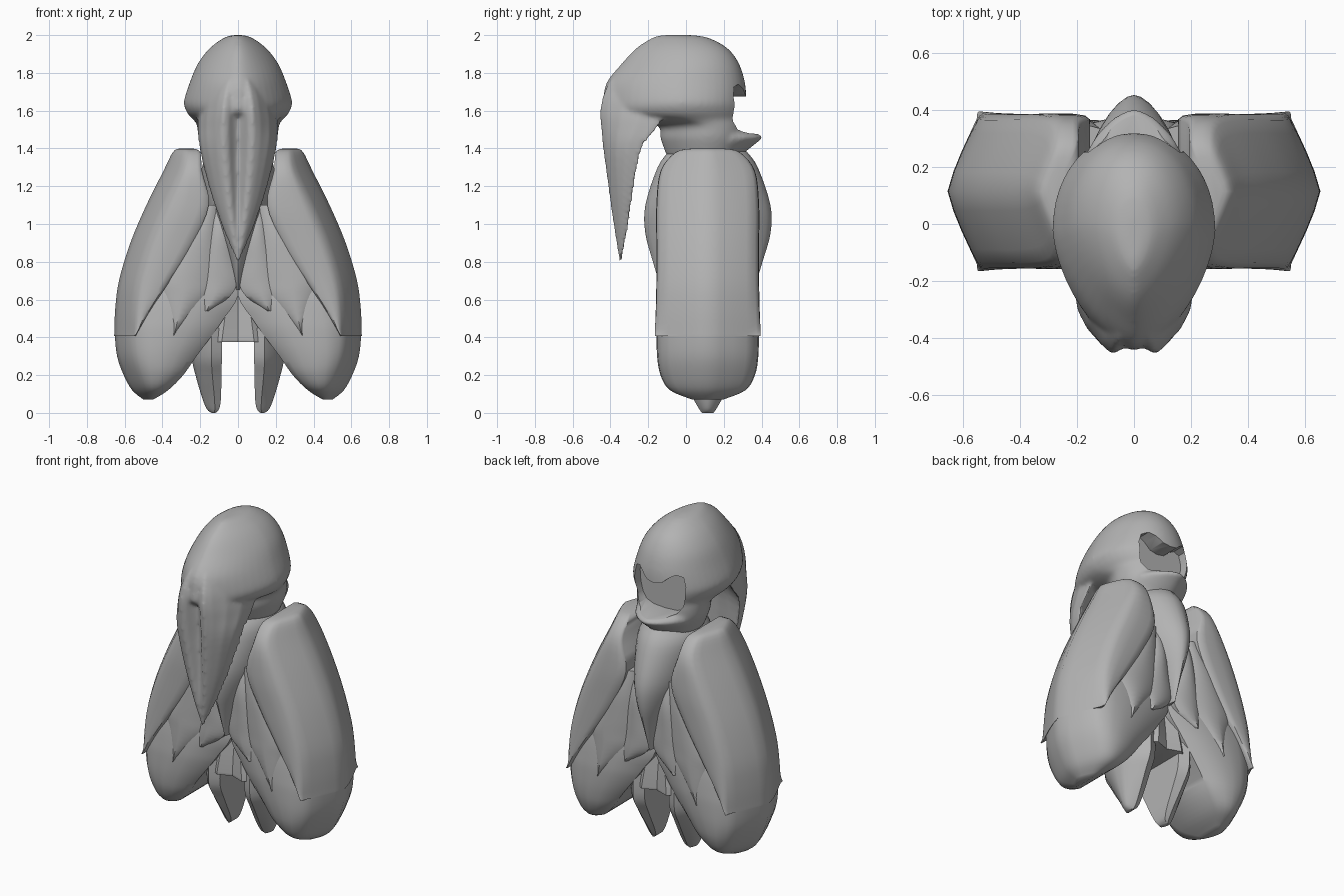
import bpy, bmesh, math

if "Cube" in bpy.data.objects:
    bpy.data.objects.remove(bpy.data.objects["Cube"])

mat = bpy.data.materials.new("stone_grey")
mat.diffuse_color = (0.45, 0.45, 0.45, 1)
mat.use_nodes = True
mat.node_tree.nodes["Principled BSDF"].inputs["Base Color"].default_value = mat.diffuse_color
YC = 0.115  # body centre in depth


def catmull(rows, n):
    """Smoothly subdivide a list of rows."""
    out = []
    for i in range(len(rows) - 1):
        a, b, c, d = (rows[max(i - 1, 0)], rows[i], rows[i + 1],
                      rows[min(i + 2, len(rows) - 1)])
        for k in range(n):
            t = k / n
            out.append([0.5 * (2 * q + (r - p) * t + (2*p - 5*q + 4*r - s) * t * t
                        + (3*q - p - 3*r + s) * t ** 3) for p, q, r, s in zip(a, b, c, d)])
    return out + [list(rows[-1])]


def select_only(ob):
    bpy.ops.object.select_all(action='DESELECT')
    ob.select_set(True)
    bpy.context.view_layer.objects.active = ob


def make(name, verts, faces):
    """Mesh object with outward normals."""
    me = bpy.data.meshes.new(name)
    me.from_pydata(verts, [], faces)
    bm = bmesh.new()
    bm.from_mesh(me)
    bmesh.ops.recalc_face_normals(bm, faces=bm.faces[:])
    bm.to_mesh(me)
    bm.free()
    me.materials.append(mat)
    ob = bpy.data.objects.new(name, me)
    bpy.context.collection.objects.link(ob)
    select_only(ob)
    return ob


def loft(name, rows, ring, n=4, mirror=False, angle=40):
    """Stack rings along z; ring(row) gives the (x, y) points of one row."""
    verts, faces = [], []
    rows = catmull(sorted(rows), n)
    for r in rows:
        pts = ring(r)
        verts += [(x, y, r[0]) for x, y in pts]
    m = len(pts)
    for i in range(len(rows) - 1):
        for j in range(m):
            k = (j + 1) % m
            faces.append((i*m + j, i*m + k, (i+1)*m + k, (i+1)*m + j))
    faces += [tuple(reversed(range(m))), tuple(range((len(rows)-1)*m, len(rows)*m))]
    ob = make(name, verts, faces)
    bpy.ops.object.shade_smooth_by_angle(angle=math.radians(angle))
    if mirror:
        ob.modifiers.new("mirror", 'MIRROR').use_mirror_merge = False
    return ob


def feather_ring(half, keel=0):
    """Section from (across, depth) points, reflected front to back.
    keel pushes the middle of the outer side out into a ridge."""
    def ring(r):
        z, x0, x1, h = r
        full = half + [(u, -v) for u, v in reversed(half) if v > 0]
        pts = []
        for u, v in full:
            slope = keel * min(1, abs(v) ** 1.25) * h / .275
            edge = max(x1 - slope, x0 + .01)
            pts.append((x0 + (edge - x0) * u, YC + h * v))
        return pts
    return ring


def egg_ring(front_pow, back_pow, mid, n=32):
    """Oval with separate fullness at the front and back."""
    def ring(r):
        z, yf, yb, hx = r
        yc = yf + (yb - yf) * mid
        pts = []
        for i in range(n):
            a = 2 * math.pi * i / n
            c, s = math.cos(a), math.sin(a)
            p = 2 / (back_pow if s > 0 else front_pow)
            pts.append((hx * math.copysign(abs(c) ** p, c),
                        yc + (yb - yc if s > 0 else yc - yf) * math.copysign(abs(s) ** p, s)))
        return pts
    return ring


# wing feathers, outermost to innermost: rows of (z, inner x, outer x, half depth)
shell = feather_ring([(1, 0), (1, .25), (1, .5), (1, .75), (.98, .92), (.85, .99),
                      (.55, 1), (.25, 1), (.08, .98), (0, .93)], keel=.115)
lower = feather_ring([(1, 0), (1, .25), (1, .5), (1, .75), (.96, .9), (.8, .98),
                      (.6, 1), (.35, .96), (.12, .86), (0, .74)], keel=.115)
plate = feather_ring([(1, 0), (1, .9), (.85, .96), (.55, 1), (.2, .96), (0, .88)])
loft("outer_feather", [(1.40, .24, .31, .08), (1.38, .2, .345, .17), (1.28, .19, .395, .25),
     (1.1, .155, .485, .272), (.9, .24, .57, .272), (.7, .36, .63, .272),
     (.55, .46, .65, .275), (.42, .535, .655, .28), (.41, .54, .655, .278)],
     shell, mirror=True)
loft("lower_feather", [(1.0, 0, .3, .2), (.8, 0, .5, .22), (.62, 0, .63, .25),
     (.5, .075, .648, .265), (.42, .13, .652, .27), (.3, .22, .64, .268),
     (.2, .29, .605, .25), (.12, .37, .56, .2), (.07, .45, .5, .08)], lower, mirror=True)
loft("middle_feather", [(1.1, .1, .2, .23), (.95, .12, .28, .255), (.8, .13, .36, .262),
     (.7, .15, .4, .266), (.62, .18, .385, .27), (.5, .265, .36, .274), (.41, .335, .342, .272)],
     plate, mirror=True)
loft("inner_feather", [(1.08, .05, .14, .22), (.95, .04, .15, .25), (.8, .02, .18, .25),
     (.7, .005, .2, .248), (.62, .04, .2, .25), (.54, .15, .18, .25)], plate, mirror=True)

# chest plate bulging front and back
loft("torso", [(1.385, -.09, .32, .15), (1.3, -.15, .38, .19), (1.1, -.215, .447, .17),
     (.95, -.215, .447, .125), (.8, -.175, .405, .065), (.65, -.13, .36, .015)],
     egg_ring(1.8, 1.8, .5))

# hips and pointed legs
leg = feather_ring([(1, 0), (.9, .35), (.65, .75), (.35, 1), (0, .85)])
loft("hips", [(.7, 0, .12, .16), (.5, 0, .2, .19), (.39, 0, .24, .2), (.375, 0, .24, .2)],
     leg, n=2, mirror=True)
loft("leg", [(.45, .085, .24, .2), (.3, .085, .245, .2), (.2, .088, .225, .15),
     (.08, .09, .19, .08), (.02, .1, .165, .045), (0, .12, .14, .03)], leg, mirror=True)

# domed hood with neck
hood = loft("hood", [(2.0, -.13, .03, .025), (1.985, -.18, .12, .075), (1.93, -.265, .22, .15),
     (1.85, -.34, .28, .212), (1.75, -.42, .312, .255), (1.65, -.44, .32, .286),
     (1.6, -.44, .32, .275), (1.57, -.4, .315, .255), (1.55, -.3, .312, .235),
     (1.52, -.15, .31, .217), (1.45, -.135, .31, .207), (1.355, -.1, .28, .17)],
     egg_ring(1.6, 2.1, .55, 48))

# jutting chin below the opening
chin = loft("chin", [(1.5, .1, .315, .17), (1.465, .1, .405, .18), (1.43, .1, .375, .18),
     (1.355, .1, .28, .15)], egg_ring(2, 1.6, .3), n=2)


# long hooked beak with a groove down the front
def beak_ring(r):
    z, yf, yb, hx = r
    d = yb - yf
    g = min(.06, .3 * d) * max(0, min(1, hx / .12, (1.93 - z) / .3))
    half = [(0, yf + g), (.1, yf + g * .75), (.24, yf + g * .15), (.38, yf), (.55, yf + .1 * d),
            (.78, yf + .32 * d), (.94, yf + .6 * d), (1, yb), (.8, yb - .12 * d),
            (.4, yb - .3 * d), (0, yb - .35 * d)]
    return [(u * hx, y) for u, y in half] + [(-u * hx, y) for u, y in reversed(half[1:-1])]


beak = loft("beak", [(1.85, -.3, -.1, .06), (1.77, -.395, -.1, .13),
     (1.68, -.44, -.1, .18), (1.6, -.455, -.1, .205), (1.52, -.452, -.14, .215),
     (1.4, -.44, -.23, .205), (1.2, -.413, -.27, .157), (1.0, -.385, -.3, .09),
     (.8, -.352, -.335, .008)], beak_ring)

# fuse the head into one smooth skin
select_only(hood)
chin.select_set(True)
beak.select_set(True)
bpy.ops.object.join()
hood.name = "head"
skin = hood.modifiers.new("skin", 'REMESH')
skin.mode, skin.voxel_size, skin.use_smooth_shade = 'VOXEL', .011, True
soft = hood.modifiers.new("soften", 'SMOOTH')
soft.factor, soft.iterations = .5, 7

# face opening cut into the back of the head
outline = [(0, 1.675), (.05, 1.685), (.09, 1.72), (.125, 1.74), (.16, 1.725), (.175, 1.67),
           (.17, 1.6), (.155, 1.54), (.13, 1.5), (.08, 1.48), (0, 1.475)]
outline += [(-x, z) for x, z in reversed(outline[1:-1])]
n = len(outline)
cutter = make("face_cutter", [(x, y, z) for y in (.2, .6) for x, z in outline],
              [tuple(range(n)), tuple(range(n, 2 * n))]
              + [(i, i + n, (i + 1) % n + n, (i + 1) % n) for i in range(n)])
cutter.hide_render = True
cutter.display_type = 'WIRE'
cut = hood.modifiers.new("face_opening", 'BOOLEAN')
cut.operation, cut.object, cut.solver = 'DIFFERENCE', cutter, 'EXACT'
select_only(hood)
for m in [m.name for m in hood.modifiers]:
    bpy.ops.object.modifier_apply(modifier=m)
bpy.ops.object.shade_smooth_by_angle(angle=math.radians(40))
bpy.data.objects.remove(cutter)
